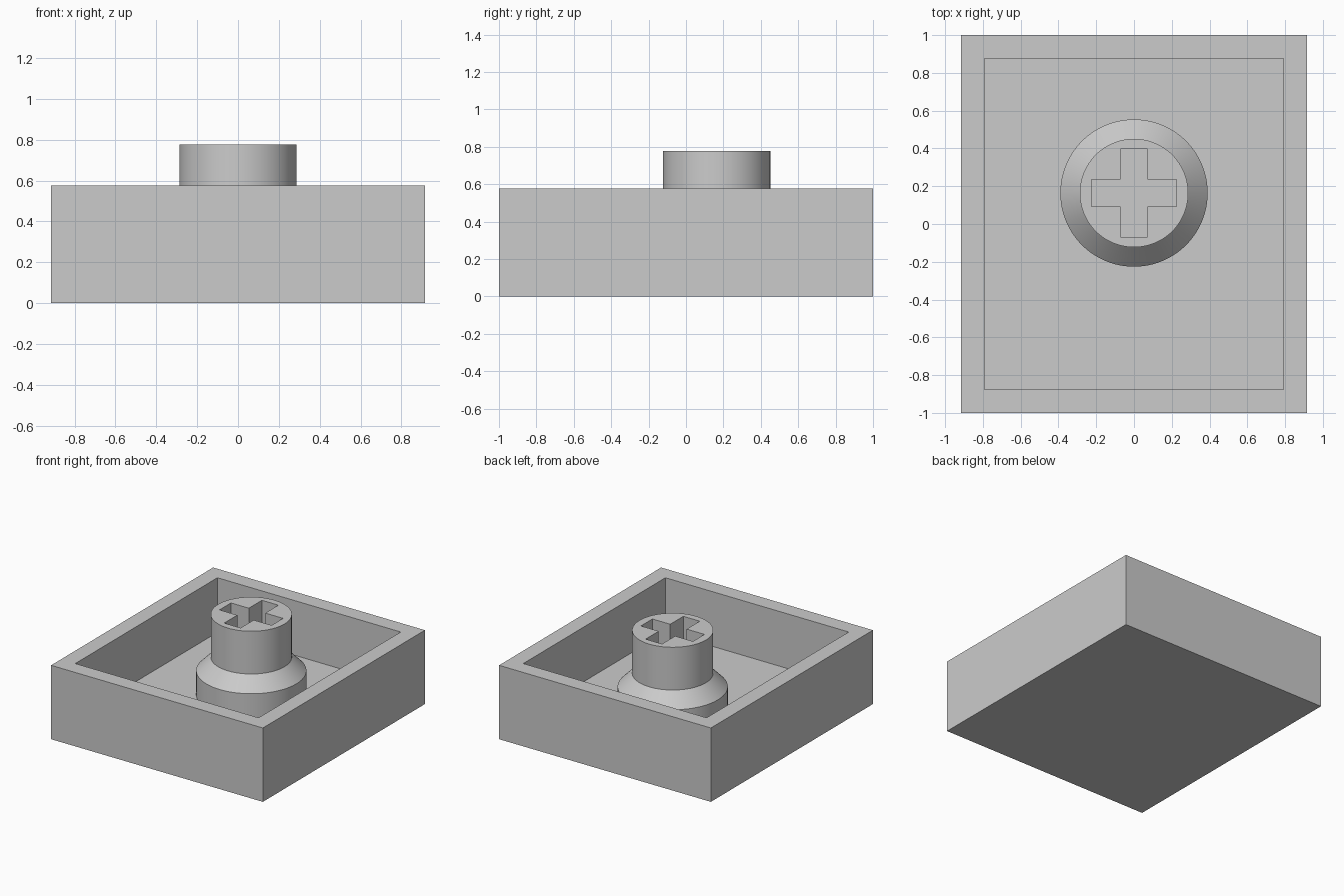
import bpy
import bmesh
import math
from mathutils import Matrix

if "Cube" in bpy.data.objects:
    bpy.data.objects.remove(bpy.data.objects["Cube"])

HALF_X, HALF_Y, HEIGHT = 0.915, 1.0, 0.577
WALL, FLOOR = 0.123, 0.15
STEM_Y, STEM_TOP = 0.164, 0.777

grey = bpy.data.materials.new("plain grey")
grey.use_nodes = True
colour = (0.6, 0.6, 0.6, 1)
grey.diffuse_color = colour
grey.node_tree.nodes["Principled BSDF"].inputs["Base Color"].default_value = colour


def make_object(name, bm):
    bmesh.ops.recalc_face_normals(bm, faces=bm.faces)
    mesh = bpy.data.meshes.new(name)
    bm.to_mesh(mesh)
    bm.free()
    mesh.materials.append(grey)
    obj = bpy.data.objects.new(name, mesh)
    bpy.context.collection.objects.link(obj)
    return obj


def extrude_z(bm, face, dz):
    new = bmesh.ops.extrude_face_region(bm, geom=[face])["geom"]
    verts = [v for v in new if isinstance(v, bmesh.types.BMVert)]
    bmesh.ops.translate(bm, verts=verts, vec=(0, 0, dz))


# Open tray: a box whose top is inset into a rim and sunk straight down to the floor
bm = bmesh.new()
size = Matrix.Diagonal((2 * HALF_X, 2 * HALF_Y, HEIGHT, 1))
bmesh.ops.create_cube(bm, size=1, matrix=Matrix.Translation((0, 0, HEIGHT / 2)) @ size)
bm.normal_update()
top = max(bm.faces, key=lambda f: f.calc_center_median().z)
bmesh.ops.inset_region(bm, faces=[top], thickness=WALL, use_even_offset=True)
well = bmesh.ops.extrude_discrete_faces(bm, faces=[top])["faces"][0]
bmesh.ops.translate(bm, verts=well.verts[:], vec=(0, 0, FLOOR - HEIGHT))
make_object("tray", bm)

# Stem: stepped profile with a bevelled collar, spun around its axis
profile = [(0, FLOOR), (0.39, FLOOR), (0.39, 0.337), (0.287, 0.443), (0.287, STEM_TOP), (0, STEM_TOP)]
bm = bmesh.new()
verts = [bm.verts.new((r, 0, z)) for r, z in profile]
edges = [bm.edges.new(pair) for pair in zip(verts, verts[1:])]
bmesh.ops.spin(bm, geom=verts + edges, cent=(0, 0, 0), axis=(0, 0, 1), angle=math.tau, steps=96)
bmesh.ops.remove_doubles(bm, verts=bm.verts, dist=0.0001)
bmesh.ops.dissolve_limit(bm, angle_limit=0.01, verts=bm.verts, edges=bm.edges)
bmesh.ops.translate(bm, verts=bm.verts, vec=(0, STEM_Y, 0))
stem = make_object("stem", bm)

# Cross-shaped cutter for the socket in the stem
ARM_X, ARM_Y, SLOT, DEPTH = 0.225, 0.233, 0.071, 0.43
corner = [(ARM_X, SLOT), (SLOT, SLOT), (SLOT, ARM_Y)]
outline = []
for sx, sy in ((1, 1), (-1, 1), (-1, -1), (1, -1)):
    points = [(sx * x, sy * y) for x, y in corner]
    outline += points if sx * sy > 0 else points[::-1]
bm = bmesh.new()
face = bm.faces.new([bm.verts.new((x, y + STEM_Y, STEM_TOP - DEPTH)) for x, y in outline])
extrude_z(bm, face, DEPTH + 0.1)
cutter = make_object("socket_cutter", bm)
cutter.hide_render = True

# Cut the socket and keep the result as plain mesh
cut = stem.modifiers.new("socket", "BOOLEAN")
cut.operation = "DIFFERENCE"
cut.solver = "EXACT"
cut.object = cutter
bpy.ops.object.select_all(action="DESELECT")
bpy.context.view_layer.objects.active = stem
stem.select_set(True)
bpy.ops.object.modifier_apply(modifier="socket")
bpy.data.objects.remove(cutter)
bpy.ops.object.shade_smooth_by_angle(angle=math.radians(30))
